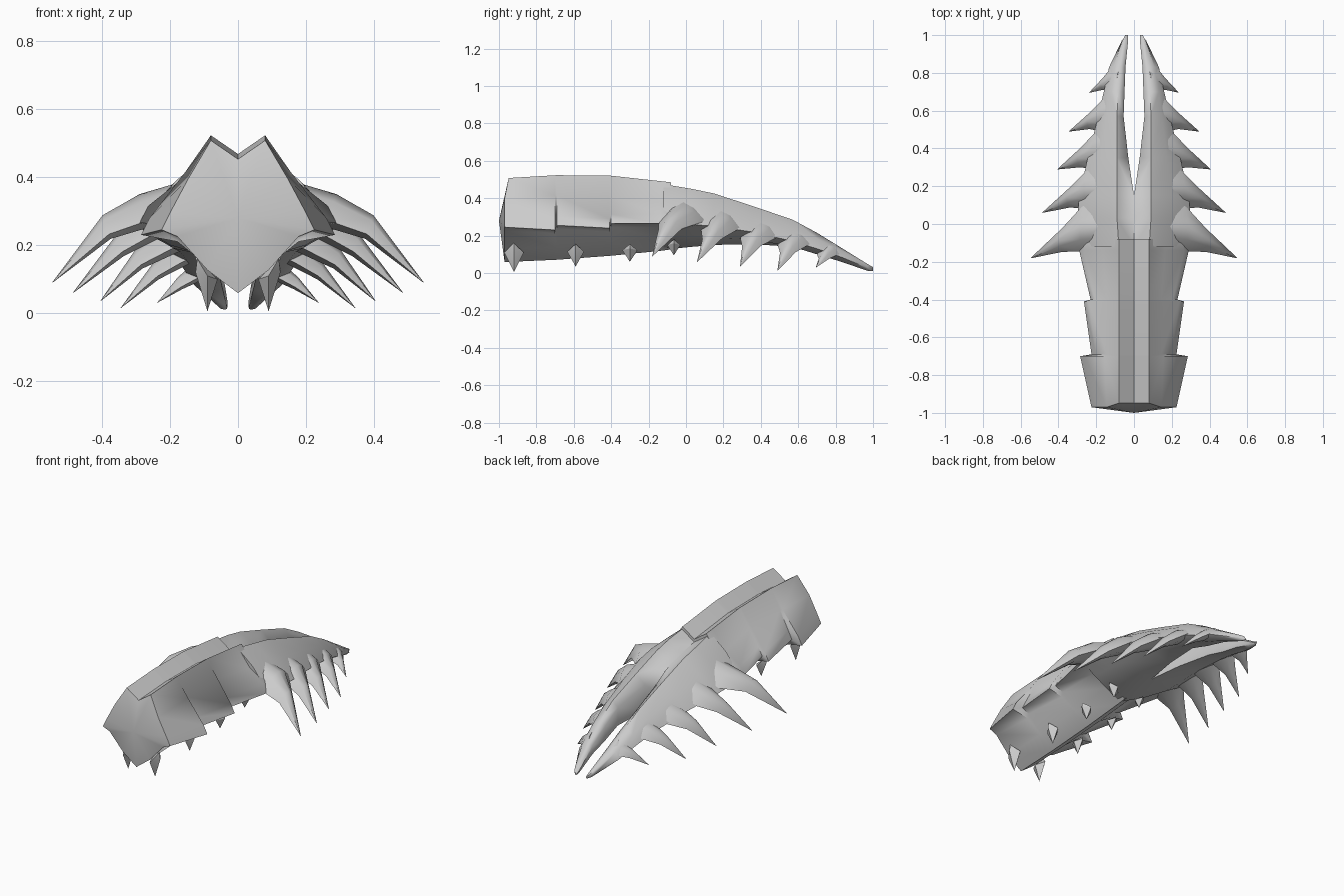
import bpy, bmesh, math
from mathutils import Vector

if "Cube" in bpy.data.objects:
    bpy.data.objects.remove(bpy.data.objects["Cube"])


def finish(bm, name, angle=40):
    # drop walls on the centre plane, mirror to the other side, shade
    inner = [f for f in bm.faces if all(abs(v.co.x) < 1e-4 for v in f.verts)]
    bmesh.ops.delete(bm, geom=inner, context='FACES')
    dup = bmesh.ops.duplicate(bm, geom=bm.verts[:] + bm.edges[:] + bm.faces[:])["geom"]
    for v in dup:
        if isinstance(v, bmesh.types.BMVert):
            v.co.x *= -1
    bmesh.ops.reverse_faces(bm, faces=[f for f in dup if isinstance(f, bmesh.types.BMFace)])
    bmesh.ops.remove_doubles(bm, verts=bm.verts[:], dist=0.0005)
    bmesh.ops.recalc_face_normals(bm, faces=bm.faces[:])
    me = bpy.data.meshes.new(name)
    bm.to_mesh(me)
    bm.free()
    ob = bpy.data.objects.new(name, me)
    bpy.context.collection.objects.link(ob)
    bpy.ops.object.select_all(action='DESELECT')
    ob.select_set(True)
    bpy.context.view_layer.objects.active = ob
    bpy.ops.object.shade_smooth_by_angle(angle=math.radians(angle))
    return ob


def loft(bm, rings, nose=None):
    vs = [[bm.verts.new(p) for p in r] for r in rings]
    n = len(vs[0])
    for a, b in zip(vs, vs[1:]):
        for i in range(n):
            j = (i + 1) % n
            bm.faces.new((a[i], a[j], b[j], b[i]))
    if nose:
        c = bm.verts.new(nose)
        for i in range(n - 1):
            bm.faces.new((vs[0][i], vs[0][i + 1], c))
    else:
        bm.faces.new(vs[0])
    bm.faces.new(vs[-1][::-1])


def lerp(table, y):
    for (a, va), (b, vb) in zip(table, table[1:]):
        if y <= b:
            return va + (vb - va) * max(0, (y - a) / (b - a))
    return table[-1][1]


RIDGE = [(-1, .505), (-.95, .51), (-.65, .525), (-.4, .52), (-.08, .485)]
KEEL = [(-.98, .058), (-.6, .075), (-.2, .11), (.1, .15)]


# armoured body: stepped plates widening towards the back
def body_ring(y, edge, ez, flare):
    r, k = lerp(RIDGE, y), lerp(KEEL, y)
    lean = .022 if y < -.96 else 0
    return [Vector((0, y + lean, r - .055)), Vector((.08, y + lean, r)),
            Vector((.145 + flare, y, r - .11)), Vector((edge - .025, y, ez + .05)),
            Vector((edge, y, ez)), Vector((.178, y, ez - .02)),
            Vector((.09, y, k + .068)), Vector((0, y, k))]


bm = bmesh.new()
loft(bm, [body_ring(*a) for a in (
    (-.97, .225, .245, 0), (-.7, .285, .23, .012), (-.69, .225, .255, 0),
    (-.41, .265, .24, .012), (-.40, .23, .265, 0), (-.14, .29, .265, .02),
    (-.08, .27, .265, .01))], nose=(0, -1, .28))
finish(bm, "armoured_body", 62)

# two prongs: y, inner top, ridge, outer edge, underside, inner bottom (x, z)
PRONGS = [
    (-.12, (0, .42), (.08, .475), (.27, .28), (.18, .22), (0, .125)),
    (.03, (0, .395), (.09, .45), (.30, .26), (.2, .2), (0, .14)),
    (.15, (0, .37), (.09, .425), (.29, .25), (.19, .19), (0, .15)),
    (.35, (.03, .31), (.09, .36), (.245, .22), (.17, .18), (.03, .155)),
    (.57, (.055, .25), (.09, .285), (.19, .17), (.14, .14), (.058, .14)),
    (.7, (.05, .19), (.085, .215), (.16, .13), (.11, .10), (.052, .1)),
    (.83, (.045, .12), (.07, .135), (.132, .085), (.09, .06), (.045, .07)),
    (.97, (.031, .035), (.042, .045), (.065, .028), (.05, .012), (.033, .018)),
    (1.0, (.031, .018), (.036, .022), (.042, .016), (.038, .01), (.033, .012)),
]
bm = bmesh.new()
rings = []
for y, it, rd, out, un, ib in PRONGS:
    mid = ((rd[0] + out[0]) / 2 + .008, (rd[1] + out[1]) / 2 + .012)
    rings.append([Vector((p[0], y, p[1])) for p in (it, rd, mid, out, un, ib)])
loft(bm, rings)
finish(bm, "claw_prongs", 62)

# curved side spikes: root, shoulder, elbow, tip, then half width and height at the shoulder
SPIKES = [
    ((.10, -.01, .345), (.27, -.02, .295), (.385, -.085, .248), (.546, -.18, .09), .125, .055),
    ((.10, .19, .315), (.25, .185, .255), (.345, .14, .195), (.485, .06, .06), .105, .05),
    ((.10, .41, .255), (.205, .39, .205), (.29, .35, .155), (.405, .29, .035), .10, .045),
    ((.09, .59, .205), (.17, .575, .165), (.24, .545, .12), (.345, .49, .015), .085, .038),
    ((.08, .77, .14), (.13, .76, .11), (.17, .74, .085), (.238, .695, .03), .06, .028),
]
bm = bmesh.new()
for root, shoulder, elbow, tip, w, h in SPIKES:
    rings = []
    for c, kw, kh in ((root, .9, 1), (shoulder, 1, 1), (elbow, .5, .72), (tip, .012, .015)):
        rings.append([Vector(c) + Vector((s * h * kh * .35, d * w * kw, s * h * kh))
                      for d, s in ((-1, -.4), (-.5, .6), (.0, 1), (.5, .6), (1, -.3), (.4, -.75), (-.4, -.75))])
    loft(bm, rings)
finish(bm, "side_spikes", 65)

# small belly spikes: y, top z, tip z, half width
bm = bmesh.new()
for y, zt, zb, w in ((-.92, .15, .005, .052), (-.59, .145, .035, .045),
                     (-.3, .145, .06, .04), (-.065, .17, .095, .035)):
    zm = zt - (zt - zb) * .28
    top = bm.verts.new((.12, y, zt + .01))
    tip = bm.verts.new((.09, y, zb))
    ring = [bm.verts.new(p) for p in ((.125, y, zm + .01), (.09, y - w, zm),
                                      (.06, y, zm - .01), (.09, y + w, zm))]
    for i in range(4):
        a, b = ring[i], ring[(i + 1) % 4]
        bm.faces.new((a, b, tip))
        if i in (0, 3):
            bm.faces.new((b, a, top))
    bm.faces.new((top, ring[1], ring[2]))
    bm.faces.new((top, ring[2], ring[3]))
finish(bm, "belly_spikes", 30)
